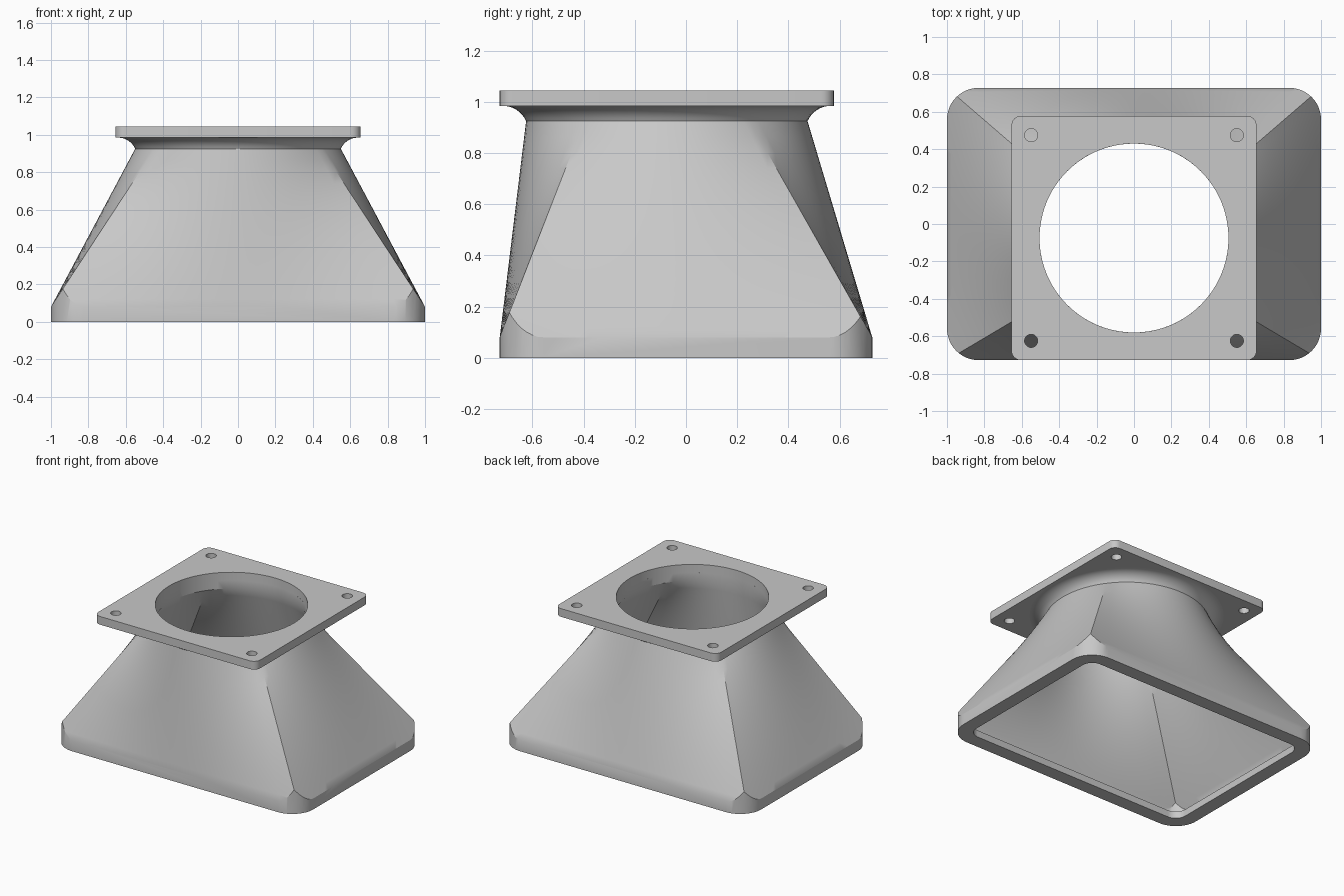
import bpy, bmesh
from math import sin, cos, pi, asin, atan2, radians

if "Cube" in bpy.data.objects:
    bpy.data.objects.remove(bpy.data.objects["Cube"])

grey = bpy.data.materials.new("plain grey")
grey.use_nodes = True
grey.diffuse_color = (0.58, 0.58, 0.58, 1)
grey.node_tree.nodes["Principled BSDF"].inputs["Base Color"].default_value = (0.58, 0.58, 0.58, 1)

CENTRE_Y = -0.075   # the round opening sits forward of the base centre
NECK_Z = 0.925
PLATE_Z, TOP_Z = 0.985, 1.045
HALF_X, HALF_Y = 1.0, 0.728
WALL, RIM = 0.045, 0.1


def skin(name, rings):
    """Closed solid through a stack of rings with equal point counts."""
    bm = bmesh.new()
    loops = [[bm.verts.new(p) for p in ring] for ring in rings]
    n = len(loops[0])
    for low, high in zip(loops, loops[1:]):
        for i in range(n):
            j = (i + 1) % n
            bm.faces.new((low[i], low[j], high[j], high[i]))
    bm.faces.new(loops[0][::-1])
    bm.faces.new(loops[-1])
    bmesh.ops.recalc_face_normals(bm, faces=bm.faces)
    mesh = bpy.data.meshes.new(name)
    bm.to_mesh(mesh)
    bm.free()
    mesh.materials.append(grey)
    obj = bpy.data.objects.new(name, mesh)
    bpy.context.collection.objects.link(obj)
    return obj


def combine(obj, other, operation):
    """Apply a boolean and drop the helper solid."""
    bpy.context.view_layer.objects.active = obj
    mod = obj.modifiers.new("cut", "BOOLEAN")
    mod.operation, mod.solver, mod.object = operation, "EXACT", other
    bpy.ops.object.modifier_apply(modifier=mod.name)
    bpy.data.objects.remove(other)


def circle(r, z, angles, x=0, y=CENTRE_Y):
    return [(x + r * cos(a), y + r * sin(a), z) for a in angles]


def even(n):
    return [2 * pi * i / n for i in range(n)]


def rounded_prism(name, hx, hy, r, z0, z1, cy=0.0, steps=12):
    outline = []
    for k, (sx, sy) in enumerate(((1, 1), (-1, 1), (-1, -1), (1, -1))):
        for i in range(steps + 1):
            a = (k + i / steps) * pi / 2
            outline.append((sx * (hx - r) + r * cos(a), cy + sy * (hy - r) + r * sin(a)))
    return skin(name, [[(x, y, z) for x, y in outline] for z in (z0, z1)])


def loft(name, hx, hy, base_z, r, upper):
    """Ruled rectangle-to-circle transition, run on below the base, then upper (radius, z) rings."""
    corner = atan2(hy, hx)
    stops = [-corner, corner, pi - corner, pi + corner, 2 * pi - corner]
    angles = [a + (b - a) * i / 24 for a, b in zip(stops, stops[1:]) for i in range(24)]
    rect = []
    for a in angles:
        s = min(hx / max(abs(cos(a)), 1e-6), hy / max(abs(sin(a)), 1e-6))
        rect.append((s * cos(a), s * sin(a), base_z))
    ring = circle(r, NECK_Z, angles)
    start, levels = -0.17, 16
    rings = []
    for k in range(levels + 1):
        t = start + (1 - start) * k / levels
        rings.append([tuple(u + (v - u) * t for u, v in zip(p, q)) for p, q in zip(rect, ring)])
    return skin(name, rings + [circle(rr, z, angles) for rr, z in upper])


# Hood: outer loft with a filleted neck, trimmed by the rounded base outline
FILLET = 0.1
first = asin((NECK_Z - PLATE_Z + FILLET) / FILLET)
sweep = [first + (pi / 2 - first) * i / 8 for i in range(1, 9)]
fillet = [(0.55 + FILLET * (cos(first) - cos(a)), PLATE_Z - FILLET * (1 - sin(a))) for a in sweep]
hood = loft("hood", HALF_X, HALF_Y, 0.08, 0.55, fillet)
combine(hood, rounded_prism("base_outline", HALF_X, HALF_Y, 0.17, 0, 1.2), "INTERSECT")

# Thin-walled hollow above the rim
hollow = loft("hollow", HALF_X - WALL, HALF_Y - WALL, 0.08, 0.505, [(0.505, 1.15)])
combine(hollow, rounded_prism("inner_outline", HALF_X - WALL, HALF_Y - WALL, 0.125, 0.05, 1.3),
        "INTERSECT")
combine(hood, hollow, "DIFFERENCE")

# Narrower opening through the thick bottom rim
rim_opening = rounded_prism("rim_opening", HALF_X - RIM, HALF_Y - RIM, 0.08, -0.1, 0.07)
combine(hood, rim_opening, "DIFFERENCE")

# Mounting plate with the round opening and four bolt holes
plate = rounded_prism("mounting_plate", 0.655, 0.653, 0.05, PLATE_Z, TOP_Z, CENTRE_Y, 6)
combine(plate, skin("opening", [circle(0.505, z, even(96)) for z in (0.9, 1.2)]), "DIFFERENCE")
for sx in (-1, 1):
    for sy in (-1, 1):
        bolt = skin("bolt_hole", [circle(0.035, z, even(32), 0.55 * sx, CENTRE_Y + 0.55 * sy)
                                  for z in (0.9, 1.2)])
        combine(plate, bolt, "DIFFERENCE")

# Smooth shading with crisp edges
for obj in (hood, plate):
    bpy.ops.object.select_all(action="DESELECT")
    obj.select_set(True)
    bpy.context.view_layer.objects.active = obj
    bpy.ops.object.shade_smooth_by_angle(angle=radians(30))
